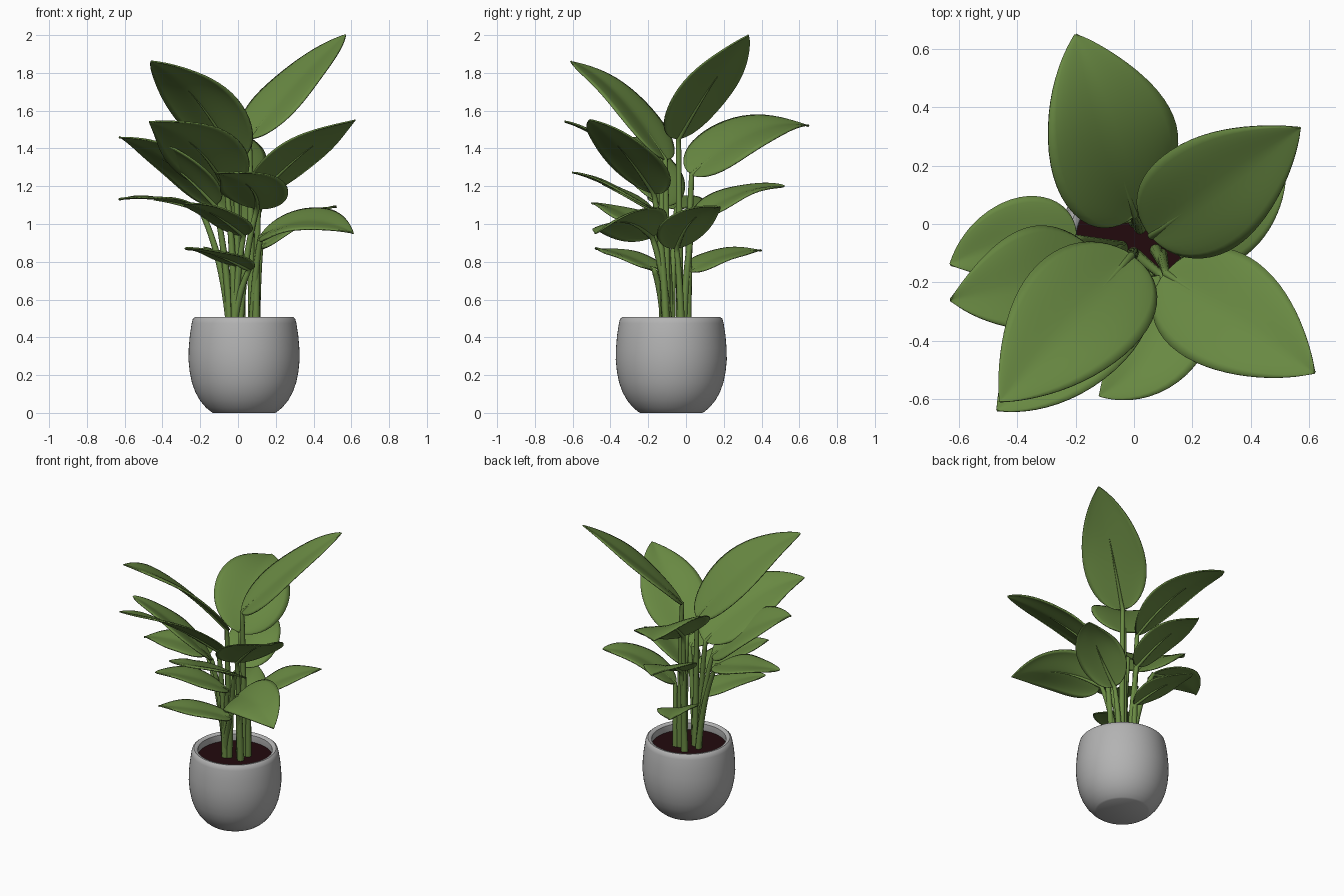
import bpy, math
from mathutils import Vector, Matrix

if "Cube" in bpy.data.objects:
    bpy.data.objects.remove(bpy.data.objects["Cube"])

CX, CY = 0.032, -0.078        # pot axis
SOIL_Z = 0.45


def material(name, rgb):
    m = bpy.data.materials.new(name)
    m.diffuse_color = (*rgb, 1)
    m.use_nodes = True
    m.node_tree.nodes["Principled BSDF"].inputs["Base Color"].default_value = m.diffuse_color
    return m


GREEN = material("leaf green", (0.14, 0.25, 0.055))
GREY = material("pot grey", (0.45, 0.45, 0.45))
BROWN = material("dark soil", (0.016, 0.003, 0.004))


def mesh_object(name, verts, faces, mat):
    me = bpy.data.meshes.new(name)
    me.from_pydata(verts, [], faces)
    me.materials.append(mat)
    ob = bpy.data.objects.new(name, me)
    bpy.context.collection.objects.link(ob)
    return ob


def smooth(ob, angle=40):
    bpy.ops.object.select_all(action='DESELECT')
    ob.select_set(True)
    bpy.context.view_layer.objects.active = ob
    bpy.ops.object.shade_smooth_by_angle(angle=math.radians(angle))


def lathe(name, profile, mat, n=64):
    """Revolve (radius, z) points around the pot axis, closing both ends."""
    verts, faces = [], []
    for r, z in profile:
        for i in range(n):
            a = 2 * math.pi * i / n
            verts.append((CX + r * math.cos(a), CY + r * math.sin(a), z))
    for k in range(len(profile) - 1):
        for i in range(n):
            j = (i + 1) % n
            faces.append((k * n + i, k * n + j, (k + 1) * n + j, (k + 1) * n + i))
    faces.append(tuple(reversed(range(n))))
    last = (len(profile) - 1) * n
    faces.append(tuple(last + i for i in range(n)))
    ob = mesh_object(name, verts, faces, mat)
    smooth(ob)
    return ob


def bezier(a, b, c, t):
    return a * (1 - t) ** 2 + b * 2 * t * (1 - t) + c * t * t


# Pot with rounded belly and thick rim, and the soil disc
lathe("pot", [(0.165, 0), (0.175, 0.006), (0.202, 0.028), (0.233, 0.065), (0.258, 0.11),
              (0.276, 0.16), (0.288, 0.22), (0.294, 0.28), (0.293, 0.34), (0.287, 0.41),
              (0.277, 0.475), (0.271, 0.498), (0.26, 0.507), (0.245, 0.505), (0.236, 0.496),
              (0.234, 0.47), (0.24, 0.42)], GREY)
lathe("soil", [(0.238, SOIL_Z - 0.02), (0.238, SOIL_Z)], BROWN)

# Leaves: base, tip, full width, arch of the midline, roll in degrees, sideways bow
LEAVES = [
    ((0.06, -0.04, 1.45), (0.57, 0.33, 2.00), 0.40, 0.03, 6, 0),
    ((0.00, 0.03, 1.26), (-0.20, 0.65, 1.52), 0.48, 0.09, 24, 0),
    ((-0.01, -0.11, 1.34), (-0.46, -0.61, 1.86), 0.44, 0.08, 12, 0),
    ((0.11, -0.17, 1.16), (0.62, -0.51, 1.55), 0.41, 0.04, -9, 0),
    ((-0.12, -0.12, 1.10), (-0.63, -0.26, 1.46), 0.38, 0.05, 20, 0.02),
    ((-0.06, -0.13, 1.18), (-0.47, -0.64, 1.54), 0.43, 0.06, 24, 0.04),
    ((0.01, 0.04, 1.02), (-0.10, 0.52, 1.20), 0.32, 0.05, 14, 0),
    ((0.01, 0.02, 0.75), (-0.15, 0.40, 0.86), 0.26, 0.03, 14, 0),
    ((0.10, -0.18, 1.08), (-0.12, -0.59, 1.27), 0.36, 0.03, 12, 0.075),
    ((0.06, -0.17, 0.76), (-0.28, -0.48, 0.87), 0.25, 0.02, 0, 0),
    ((0.12, -0.18, 0.93), (0.61, -0.48, 0.95), 0.36, 0.075, 28, 0),
    ((0.12, -0.05, 0.87), (0.52, 0.18, 1.09), 0.31, 0.05, 0, -0.03),
    ((-0.20, -0.05, 1.08), (-0.63, -0.14, 1.13), 0.30, 0.025, 0, -0.03),
    ((0.03, -0.16, 0.94), (-0.29, -0.50, 1.11), 0.29, 0.03, 0, 0),
]
NU, NV = 28, 7                # steps along the blade, steps across each half
A, B = 0.5, 0.9               # blade outline exponents
PEAK = (A / (A + B)) ** A * (B / (A + B)) ** B


def make_leaf(idx, base, tip, width, arch, roll, bow):
    base, tip = Vector(base), Vector(tip)
    flat = Vector((tip.x - base.x, tip.y - base.y, 0)).normalized()
    side = Vector((-flat.y, flat.x, 0))
    ctrl = (base + tip) / 2 + Vector((0, 0, 2 * arch)) + side * 2 * bow
    mid = lambda t: bezier(base, ctrl, tip, t)

    # Blade: rows across a curved midline, slightly cupped
    verts, faces = [], []
    for i in range(NU + 1):
        t = 0.5 - 0.5 * math.cos(math.pi * i / NU)
        p = mid(t)
        d = (mid(min(t + 0.01, 1)) - mid(max(t - 0.01, 0))).normalized()
        s = Matrix.Rotation(-math.radians(roll) * (1 - 0.5 * t), 3, -d) @ side
        s = (s - d * s.dot(d)).normalized()
        up = d.cross(s)
        half = max(0.5 * width * t ** A * (1 - t) ** B / PEAK, 0.002)
        for j in range(-NV, NV + 1):
            v = j / NV
            cup = 0.16 * half * (abs(v) ** 1.3) - 0.10 * half * v ** 4
            wave = 0.004 * math.sin(9 * t + 2 * idx) * v
            verts.append(p + s * half * v + up * (cup + wave))
    row = 2 * NV + 1
    for i in range(NU):
        for j in range(row - 1):
            k = i * row + j
            faces.append((k, k + row, k + row + 1, k + 1))
    blade = mesh_object(f"leaf_{idx + 1}", verts, faces, GREEN)
    mod = blade.modifiers.new("thickness", 'SOLIDIFY')
    mod.thickness, mod.offset = 0.008, 0
    smooth(blade, 60)

    # Stem: rises from the soil, bends outward, runs on as a tapering midrib
    ang = math.atan2(flat.y, flat.x)
    r = 0.075 if idx % 2 or idx == 4 or idx == 12 else 0.05
    foot = Vector((CX + r * math.cos(ang), CY + 0.015 + r * math.sin(ang), SOIL_Z - 0.01))
    bend = foot.lerp(base, 0.25)
    bend.z = foot.z + 0.62 * (base.z - foot.z)
    pts = [(bezier(foot, bend, base, k / 12), 0.021 - 0.007 * k / 12) for k in range(13)]
    for k in range(1, 8):
        t = 0.08 * k
        pts.append((mid(t) - Vector((0, 0, 0.006)), 0.013 * (1 - k / 8)))
    cu = bpy.data.curves.new(f"stem_{idx + 1}", 'CURVE')
    cu.dimensions = '3D'
    cu.bevel_depth = 1.0
    cu.bevel_resolution = 3
    cu.use_fill_caps = True
    sp = cu.splines.new('POLY')
    sp.points.add(len(pts) - 1)
    for point, (co, rad) in zip(sp.points, pts):
        point.co = (*co, 1)
        point.radius = rad
    sp.use_smooth = True
    cu.materials.append(GREEN)
    bpy.context.collection.objects.link(bpy.data.objects.new(f"stem_{idx + 1}", cu))


for n, leaf in enumerate(LEAVES):
    make_leaf(n, *leaf)
